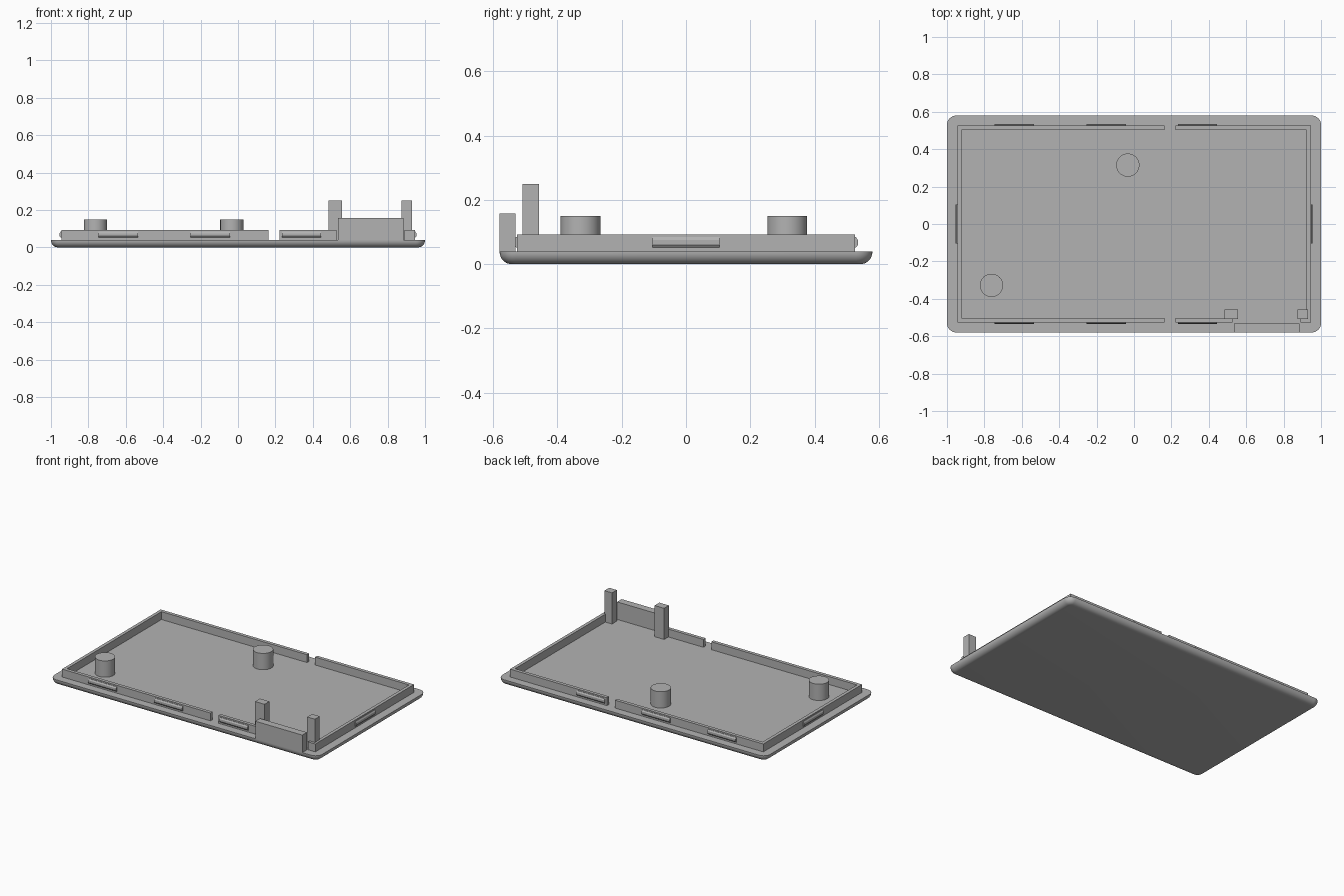
import bpy, bmesh, math
from mathutils import Matrix, Vector

cube = bpy.data.objects.get("Cube")
if cube:
    bpy.data.objects.remove(cube, do_unlink=True)

grey = bpy.data.materials.new("plain grey")
grey.use_nodes = True
colour = (0.45, 0.45, 0.45, 1)
grey.diffuse_color = colour
grey.node_tree.nodes["Principled BSDF"].inputs["Base Color"].default_value = colour


def finish(name, bm, smooth=False):
    bmesh.ops.recalc_face_normals(bm, faces=bm.faces)
    mesh = bpy.data.meshes.new(name)
    bm.to_mesh(mesh)
    bm.free()
    mesh.materials.append(grey)
    obj = bpy.data.objects.new(name, mesh)
    bpy.context.collection.objects.link(obj)
    if smooth:
        bpy.ops.object.select_all(action='DESELECT')
        obj.select_set(True)
        bpy.context.view_layer.objects.active = obj
        bpy.ops.object.shade_smooth_by_angle(angle=math.radians(35))
    return obj


def loft(bm, rings):
    """Skin a list of closed rings and cap both ends."""
    rings = [[bm.verts.new(p) for p in ring] for ring in rings]
    for a, b in zip(rings, rings[1:]):
        for i in range(len(a)):
            j = (i + 1) % len(a)
            bm.faces.new((a[i], a[j], b[j], b[i]))
    bm.faces.new(rings[0][::-1])
    bm.faces.new(rings[-1])


def prism(name, outline, z0, z1):
    bm = bmesh.new()
    loft(bm, [[(x, y, z) for x, y in outline] for z in (z0, z1)])
    return finish(name, bm)


def box(name, x0, x1, y0, y1, z0, z1):
    return prism(name, [(x0, y0), (x1, y0), (x1, y1), (x0, y1)], z0, z1)


def rounded_ring(inset, z, hx=1.0, hy=0.58, r=0.05, steps=8):
    ring = []
    for q, (sx, sy) in enumerate([(1, 1), (-1, 1), (-1, -1), (1, -1)]):
        for s in range(steps + 1):
            a = (q + s / steps) * math.pi / 2
            ring.append((sx * (hx - r) + (r - inset) * math.cos(a),
                         sy * (hy - r) + (r - inset) * math.sin(a), z))
    return ring


# Base plate with a rounded lower edge
TOP, R = 0.04, 0.038
bm = bmesh.new()
angles = [i * math.pi / 16 for i in range(9)]
loft(bm, [rounded_ring(R * (1 - math.sin(a)), R * (1 - math.cos(a))) for a in angles]
     + [rounded_ring(0, TOP)])
finish("base_plate", bm, smooth=True)

# Upright rim, split by notches
OX, OY, IX, IY, RIM = 0.945, 0.526, 0.923, 0.503, 0.093
LOW = TOP - 0.004
GAP0, GAP1 = 0.163, 0.222
prism("rim_main", [(GAP0, -OY), (GAP0, -IY), (-IX, -IY), (-IX, IY), (GAP0, IY),
                   (GAP0, OY), (-OX, OY), (-OX, -OY)], LOW, RIM)
prism("rim_end", [(GAP1, OY), (GAP1, IY), (IX, IY), (IX, -IY), (0.89, -IY),
                  (0.89, -OY), (OX, -OY), (OX, OY)], LOW, RIM)
box("rim_front_piece", GAP1, 0.527, -OY, -IY, LOW, RIM)


# Snap ridges along the outside of the rim
def ridge(name, along, distance, turn):
    profile = [(0.004, 0.052), (-0.003, 0.052), (-0.009, 0.06),
               (-0.009, 0.075), (-0.003, 0.084), (0.004, 0.084)]
    rot = Matrix.Rotation(turn, 3, 'Z')
    bm = bmesh.new()
    loft(bm, [[rot @ Vector((x, y - distance, z)) for y, z in profile]
              for x in (along - 0.105, along + 0.105)])
    finish(name, bm)


for i, x in enumerate((-0.64, -0.148, 0.34)):
    ridge(f"front_ridge_{i + 1}", x, OY, 0)
    ridge(f"back_ridge_{i + 1}", -x, OY, math.pi)
ridge("left_ridge", 0, OX, math.pi / 2)
ridge("right_ridge", 0, OX, -math.pi / 2)

# Round pegs on the floor
for name, x, y in (("front_peg", -0.762, -0.328), ("back_peg", -0.033, 0.315)):
    bm = bmesh.new()
    bmesh.ops.create_cone(bm, cap_ends=True, segments=48, radius1=0.062, radius2=0.062,
                          depth=0.15 - LOW,
                          matrix=Matrix.Translation((x, y, (0.15 + LOW) / 2)))
    finish(name, bm, smooth=True)

# Front tab and the two posts behind it
box("front_tab", 0.535, 0.886, -0.58, -0.531, TOP, 0.158)
box("right_post", 0.484, 0.555, -0.509, -0.458, LOW, 0.25)
box("left_post", 0.873, 0.93, -0.509, -0.458, LOW, 0.25)
